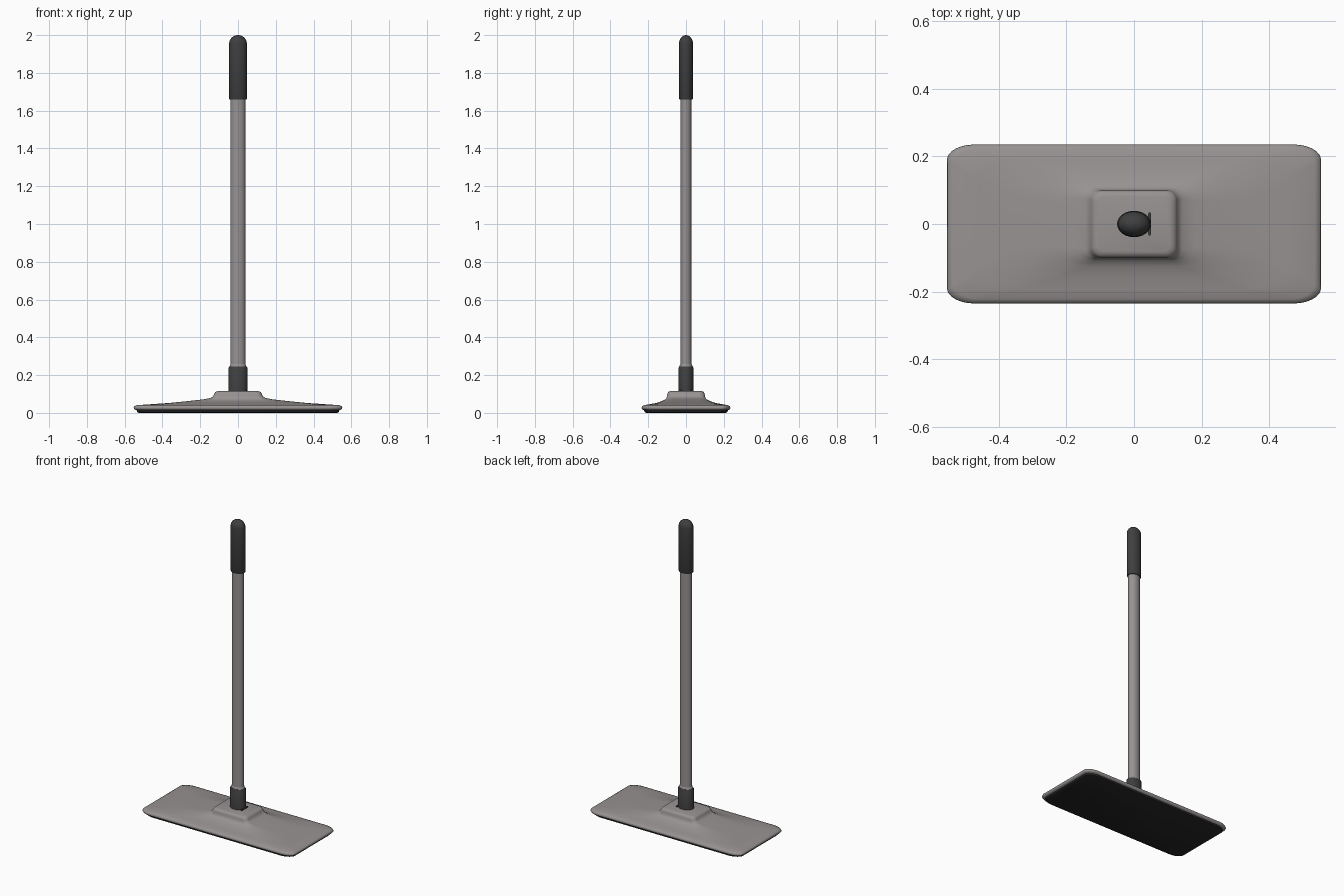
import bpy, bmesh, math


def material(name, r, g, b):
    m = bpy.data.materials.new(name)
    m.diffuse_color = (r, g, b, 1)
    return m


DARK = material("dark_rubber", 0.05, 0.05, 0.05)
BLACK = material("black_pad", 0.02, 0.02, 0.02)
GREY = material("warm_grey", 0.31, 0.29, 0.285)


def ring(hx, hy, rx, ry, z, n=10):
    """Rounded rectangle with elliptical corners; full ellipse when rx=hx, ry=hy."""
    pts = []
    for q, (sx, sy) in enumerate([(1, 1), (-1, 1), (-1, -1), (1, -1)]):
        for i in range(n):
            a = math.pi / 2 * (q + (i + 0.5) / n)
            pts.append((sx * (hx - rx) + rx * math.cos(a),
                        sy * (hy - ry) + ry * math.sin(a), z))
    return pts


def loft(name, rings, mat, angle=40):
    bm = bmesh.new()
    loops = [[bm.verts.new(p) for p in ring(*r)] for r in rings]
    for a, b in zip(loops, loops[1:]):
        for i in range(len(a)):
            j = (i + 1) % len(a)
            bm.faces.new((a[i], a[j], b[j], b[i]))
    bm.faces.new(loops[0][::-1])
    bm.faces.new(loops[-1])
    me = bpy.data.meshes.new(name)
    bm.to_mesh(me)
    bm.free()
    ob = bpy.data.objects.new(name, me)
    bpy.context.collection.objects.link(ob)
    me.materials.append(mat)
    bpy.ops.object.select_all(action='DESELECT')
    ob.select_set(True)
    bpy.context.view_layer.objects.active = ob
    bpy.ops.object.shade_smooth_by_angle(angle=math.radians(angle))
    return ob


def ellipse(hx, hy, z):
    return (hx, hy, hx, hy, z)


# Cleaning pad under the head
loft("cleaning_pad", [
    (0.525, 0.210, 0.075, 0.045, 0.0),
    (0.535, 0.220, 0.08, 0.045, 0.005),
    (0.538, 0.223, 0.08, 0.045, 0.020)], BLACK)

# Flat head sweeping up to the raised block
loft("mop_head", [
    (0.535, 0.220, 0.08, 0.045, 0.014),
    (0.548, 0.232, 0.08, 0.045, 0.018),
    (0.553, 0.235, 0.08, 0.045, 0.026),
    (0.550, 0.233, 0.08, 0.045, 0.035),
    (0.535, 0.222, 0.08, 0.045, 0.041),
    (0.460, 0.192, 0.14, 0.07, 0.046),
    (0.360, 0.155, 0.16, 0.08, 0.053),
    (0.260, 0.126, 0.13, 0.065, 0.063),
    (0.180, 0.108, 0.07, 0.04, 0.072),
    (0.143, 0.103, 0.035, 0.03, 0.080),
    (0.130, 0.100, 0.03, 0.03, 0.090),
    (0.127, 0.099, 0.03, 0.03, 0.101),
    (0.120, 0.094, 0.028, 0.028, 0.111),
    (0.108, 0.083, 0.025, 0.025, 0.115)], GREY, 60)

# Socket holding the pole, with a small clip on its side
loft("pole_socket", [
    ellipse(0.050, 0.039, 0.105),
    ellipse(0.050, 0.039, 0.240),
    ellipse(0.047, 0.036, 0.245)], DARK)
clip = loft("socket_clip", [
    (0.004, 0.034, 0.003, 0.006, 0.110),
    (0.004, 0.034, 0.003, 0.006, 0.122)], DARK)
clip.location.x = 0.046

# Pole with a slim collar above the socket
loft("pole", [
    ellipse(0.039, 0.030, 0.20),
    ellipse(0.039, 0.030, 1.70)], GREY)
loft("pole_collar", [
    ellipse(0.044, 0.034, 0.240),
    ellipse(0.043, 0.033, 0.252),
    ellipse(0.039, 0.030, 0.258)], GREY)

# Grip with a domed top
dome = [ellipse(0.047 * math.cos(t), 0.037 * math.cos(t), 1.955 + 0.045 * math.sin(t))
        for t in [math.radians(a) for a in range(0, 89, 11)]]
loft("hand_grip", [
    ellipse(0.045, 0.035, 1.660),
    ellipse(0.047, 0.037, 1.664)] + dome, DARK)
